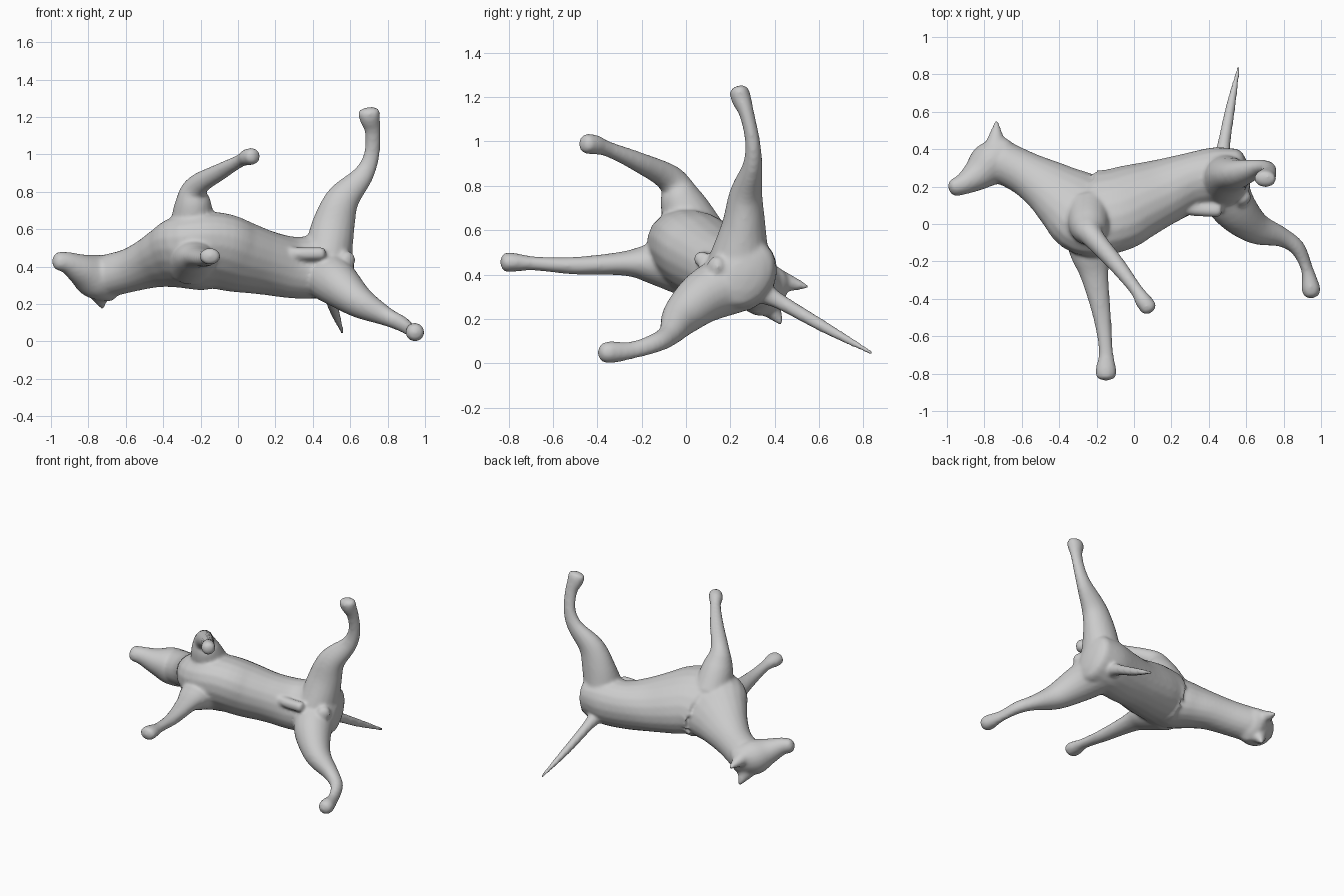
import bpy, bmesh, math
from mathutils import Vector

if "Cube" in bpy.data.objects:
    bpy.data.objects.remove(bpy.data.objects["Cube"], do_unlink=True)

grey = bpy.data.materials.new("plain_grey")
grey.use_nodes = True
COLOUR = (0.6, 0.6, 0.6, 1)
grey.diffuse_color = COLOUR
grey.node_tree.nodes["Principled BSDF"].inputs["Base Color"].default_value = COLOUR

SPINE = Vector((0, 0.82, -0.57))   # direction the back faces
SIDE = Vector((1, 0, 0))
parts = []


def smooth_path(keys, steps=5):
    """Catmull-Rom through (x, y, z, radius a, radius b) stations."""
    k = [keys[0]] + keys + [keys[-1]]
    out = []
    for i in range(1, len(k) - 2):
        for s in range(steps):
            t = s / steps
            out.append([0.5 * (2 * b + (c - a) * t + (2 * a - 5 * b + 4 * c - d) * t * t
                               + (3 * b - a - 3 * c + d) * t ** 3)
                        for a, b, c, d in zip(*k[i - 1:i + 3])])
    return out + [list(keys[-1])]


def limb(name, keys, ref=SIDE, cap=0.6, sides=20):
    """Rounded tube of elliptical rings along a path."""
    keys = [tuple(k) if len(k) == 5 else tuple(k) + (k[-1],) for k in keys]
    path = smooth_path(keys)
    pts = [Vector(p[:3]) for p in path]
    rings = []
    for i, p in enumerate(path):
        tan = (pts[min(i + 1, len(pts) - 1)] - pts[max(i - 1, 0)]).normalized()
        rings.append((pts[i], tan, p[3], p[4]))

    def end(ring, sign):
        c, tan, a, b = ring
        return [(c + tan * sign * cap * min(a, b) * math.sin(t), tan, a * math.cos(t), b * math.cos(t))
                for t in (0.5, 1.0, 1.4)]
    rings = end(rings[0], -1)[::-1] + rings + end(rings[-1], 1)
    bm = bmesh.new()
    loops = []
    for c, tan, a, b in rings:
        u = (ref - tan * ref.dot(tan)).normalized()
        v = tan.cross(u)
        loops.append([bm.verts.new(c + u * a * math.cos(q) + v * b * math.sin(q))
                      for q in (2 * math.pi * j / sides for j in range(sides))])
    for l0, l1 in zip(loops, loops[1:]):
        for j in range(sides):
            n = (j + 1) % sides
            bm.faces.new((l0[j], l0[n], l1[n], l1[j]))
    bm.faces.new(loops[0])
    bm.faces.new(loops[-1])
    bmesh.ops.recalc_face_normals(bm, faces=bm.faces)
    me = bpy.data.meshes.new(name)
    bm.to_mesh(me)
    bm.free()
    ob = bpy.data.objects.new(name, me)
    bpy.context.collection.objects.link(ob)
    me.materials.append(grey)
    parts.append(ob)


# Torso and neck
limb("body", [(.57, .27, .4, .12, .16), (.45, .25, .4, .155, .175), (.3, .22, .395, .155, .17),
              (.15, .17, .42, .185, .165), (0, .115, .455, .22, .18), (-.12, .07, .485, .245, .185),
              (-.25, .06, .475, .25, .18), (-.36, .13, .45, .2, .15), (-.46, .2, .42, .155, .125),
              (-.58, .27, .38, .12, .115), (-.7, .33, .35, .115, .115)], SPINE, .4)
# Head with muzzle
limb("head", [(-.69, .37, .32, .09, .12), (-.77, .32, .35, .115, .12), (-.84, .26, .385, .085, .085),
              (-.91, .215, .42, .058, .06), (-.96, .195, .43, .046, .052)], SPINE, .7)
# Ears
for base, tip in (((-.74, .43, .37), (-.735, .545, .345)), ((-.74, .38, .25), (-.725, .43, .18))):
    limb("ear", [base + (.055, .05), tip + (.012, .012)])
# Tail
limb("tail", [(.47, .32, .33, .06), (.48, .42, .28, .036), (.515, .62, .165, .027), (.56, .84, .045, .01)])
# Front legs
limb("front_leg_raised", [(-.24, .04, .58, .14, .13), (-.24, -.02, .73, .1, .1), (-.22, -.07, .83, .06, .065),
                          (-.09, -.22, .91, .045), (.01, -.35, .965, .035), (.05, -.41, .985, .045),
                          (.08, -.45, .99, .045)], SPINE)
limb("front_leg_forward", [(-.25, .0, .43, .14, .13), (-.23, -.16, .45, .11, .09), (-.21, -.28, .45, .075, .055),
                           (-.17, -.5, .44, .048, .04), (-.15, -.68, .45, .038, .032),
                           (-.15, -.77, .455, .055, .042), (-.15, -.81, .455, .055, .045)])
# Hind legs
limb("hind_leg_raised", [(.48, .24, .46, .13, .14), (.51, .26, .62, .115, .1), (.56, .27, .76, .09, .075),
                         (.67, .3, .89, .056, .045), (.715, .3, 1.0, .042, .034), (.72, .275, 1.12, .042, .034),
                         (.705, .25, 1.19, .055, .045), (.7, .24, 1.225, .06, .045)])
limb("hind_leg_lowered", [(.47, .2, .36, .14, .14), (.54, .08, .3, .12, .12), (.65, -.02, .21, .09, .085),
                          (.79, -.07, .135, .055, .05), (.875, -.13, .095, .045, .04),
                          (.925, -.24, .06, .04, .032), (.945, -.34, .05, .05), (.95, -.37, .05, .045)], SPINE)
# Belly ridge and rump bump
limb("belly_ridge", [(.18, .1, .49, .03), (.3, .08, .47, .035), (.45, .07, .47, .035)])
limb("rump_bump", [(.53, .2, .42, .05), (.59, .13, .44, .045)])

# Fuse all parts into one smooth skin
bpy.ops.object.select_all(action='DESELECT')
for ob in parts:
    ob.select_set(True)
dog = parts[0]
bpy.context.view_layer.objects.active = dog
bpy.ops.object.join()
dog.name = "dog_body"
remesh = dog.modifiers.new("fuse", 'REMESH')
remesh.mode = 'VOXEL'
remesh.voxel_size = 0.011
remesh.use_smooth_shade = True
relax = dog.modifiers.new("relax", 'SMOOTH')
relax.factor = 0.5
relax.iterations = 8
bpy.ops.object.shade_smooth()
